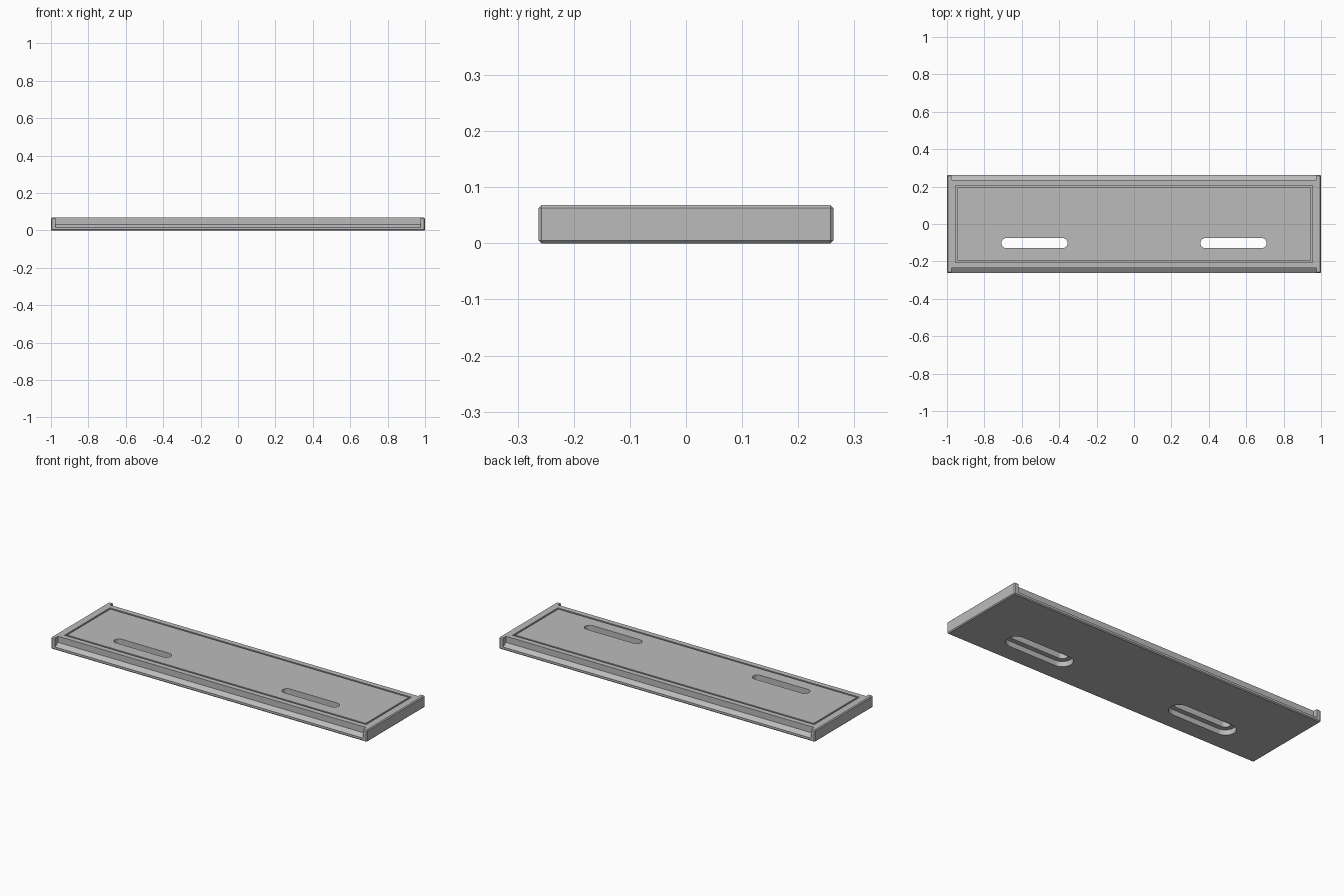
import bpy, bmesh
from math import pi, cos, sin

if "Cube" in bpy.data.objects:
    bpy.data.objects.remove(bpy.data.objects["Cube"])

LENGTH, DEPTH, HEIGHT = 2.0, 0.525, 0.068

grey = bpy.data.materials.new("mid grey")
grey.use_nodes = True
grey.diffuse_color = (0.5, 0.5, 0.5, 1)
grey.node_tree.nodes["Principled BSDF"].inputs["Base Color"].default_value = (0.5, 0.5, 0.5, 1)


def prism(name, outline, direction, bevel=0.0):
    """Extrude a closed 3D outline along a direction."""
    bm = bmesh.new()
    face = bm.faces.new([bm.verts.new(p) for p in outline])
    side = bmesh.ops.extrude_face_region(bm, geom=[face])["geom"]
    bmesh.ops.translate(bm, verts=[g for g in side if isinstance(g, bmesh.types.BMVert)], vec=direction)
    bmesh.ops.recalc_face_normals(bm, faces=bm.faces)
    if bevel:
        bmesh.ops.bevel(bm, geom=bm.edges[:], offset=bevel, segments=1, affect="EDGES")
    mesh = bpy.data.meshes.new(name)
    bm.to_mesh(mesh)
    bm.free()
    mesh.materials.append(grey)
    obj = bpy.data.objects.new(name, mesh)
    bpy.context.collection.objects.link(obj)
    return obj


def slab(name, x, y, z0, z1, bevel=0.0):
    corners = [(-x, -y, z0), (x, -y, z0), (x, y, z0), (-x, y, z0)]
    return prism(name, corners, (0, 0, z1 - z0), bevel)


def slot(name, cx, cy, half, radius, z0, z1, steps=12):
    """Rounded slot running along x."""
    outline = []
    for i in range(2 * steps + 2):
        right = i <= steps
        a = -pi / 2 + pi * (i if right else i - 1) / steps
        outline.append((cx + (half if right else -half) + radius * cos(a), cy + radius * sin(a), z0))
    return prism(name, outline, (0, 0, z1 - z0))


def cut(target, cutter):
    mod = target.modifiers.new("cut", "BOOLEAN")
    mod.operation, mod.solver, mod.object = "DIFFERENCE", "EXACT", cutter
    bpy.context.view_layer.objects.active = target
    bpy.ops.object.modifier_apply(modifier=mod.name)
    bpy.data.objects.remove(cutter)


# Chamfered plate with end caps
plate = slab("plate", LENGTH / 2, DEPTH / 2, 0, HEIGHT, 0.005)

# Long edge rebates with a sloping lip, between the end caps
for s in (-1, 1):
    profile = [(0.235, 0.1), (0.235, 0.033), (0.258, 0.017), (0.3, 0.017), (0.3, 0.1)]
    cut(plate, prism("rebate", [(-0.975, s * y, z) for y, z in profile], (1.95, 0, 0)))

# Groove around the top panel
cut(plate, slab("panel_recess", 0.955, 0.205, HEIGHT - 0.01, 0.1))
panel = slab("top_panel", 0.945, 0.195, HEIGHT - 0.01, HEIGHT)

# Mounting slots, counterbored from below
for s in (-1, 1):
    cx, cy = s * 0.532, -0.102
    for part in (plate, panel):
        cut(part, slot("through_slot", cx, cy, 0.15, 0.027, -0.1, 0.2))
    cut(plate, slot("counterbore", cx, cy, 0.15, 0.055, -0.1, 0.03))
